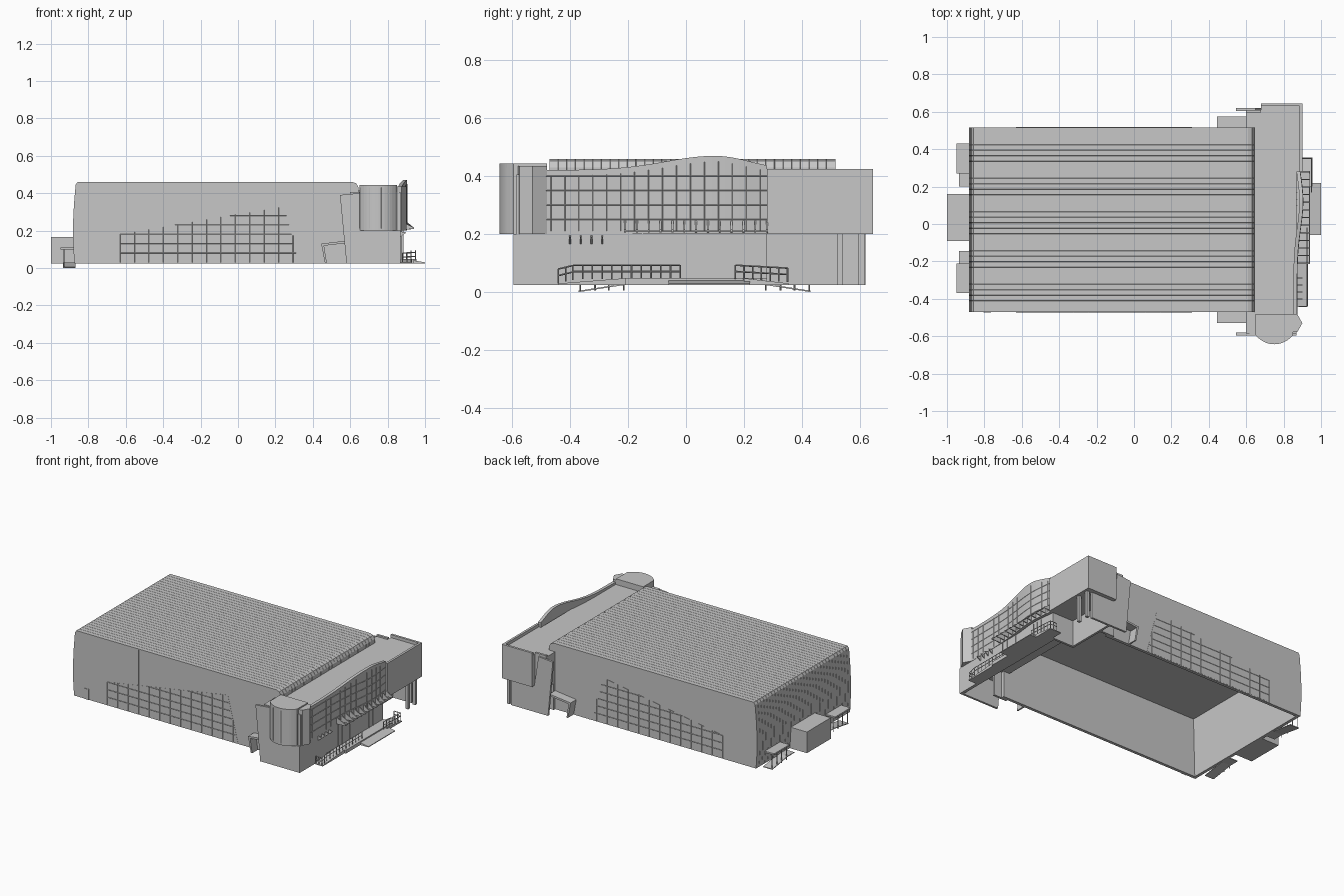
import bpy, bmesh, math
from mathutils import Vector

cube = bpy.data.objects.get("Cube")
if cube:
    bpy.data.objects.remove(cube)

grey = bpy.data.materials.new("concrete grey")
grey.use_nodes = True
grey.diffuse_color = (0.57, 0.57, 0.57, 1)
grey.node_tree.nodes["Principled BSDF"].inputs["Base Color"].default_value = (0.57, 0.57, 0.57, 1)


def finish(name, bm):
    bmesh.ops.recalc_face_normals(bm, faces=bm.faces[:])
    me = bpy.data.meshes.new(name)
    bm.to_mesh(me)
    bm.free()
    me.materials.append(grey)
    ob = bpy.data.objects.new(name, me)
    bpy.context.collection.objects.link(ob)


def loft(bm, rings, caps=True):
    vs = [[bm.verts.new(p) for p in r] for r in rings]
    n = len(vs[0])
    for a, b in zip(vs, vs[1:]):
        for i in range(n):
            j = (i + 1) % n
            bm.faces.new((a[i], a[j], b[j], b[i]))
    if caps:
        bm.faces.new(vs[0])
        bm.faces.new(vs[-1])


def prism(bm, pts, axis, a, b):
    place = {"x": lambda p, q, t: (t, p, q),
             "y": lambda p, q, t: (p, t, q),
             "z": lambda p, q, t: (p, q, t)}[axis]
    loft(bm, [[place(p, q, t) for p, q in pts] for t in (a, b)])


def box(bm, x0, x1, y0, y1, z0, z1):
    prism(bm, [(x0, y0), (x1, y0), (x1, y1), (x0, y1)], "z", z0, z1)


def bar(bm, a, b, r=0.002):
    a, b = Vector(a), Vector(b)
    d = (b - a).normalized()
    u = d.orthogonal().normalized()
    v = d.cross(u)
    offs = [u * r + v * r, v * r - u * r, -u * r - v * r, u * r - v * r]
    loft(bm, [[a + o for o in offs], [b + o for o in offs]])


def railing(bm, a, b, h, n):
    a, b, up = Vector(a), Vector(b), Vector((0, 0, h))
    for k in (0.55, 1):
        bar(bm, a + up * k, b + up * k)
    for i in range(n + 1):
        p = a.lerp(b, i / n)
        bar(bm, p, p + up)


GROUND, FLOOR = 0.025, 0.2
Y0, Y1 = -0.47, 0.515

# Hall: sheet with narrow shallow seams over the end wall and roof
profile = [(-0.875, GROUND), (-0.881, 0.12), (-0.883, 0.22), (-0.877, 0.34), (-0.868, 0.445),
           (-0.858, 0.46), (0.61, 0.46), (0.632, 0.452), (0.645, 0.43), (0.645, 0.4)]
inner = [(0.62, 0.4), (0.61, 0.42), (-0.845, 0.42), (-0.855, GROUND)]


def inset(p, d):
    x, z = p
    return (x + d if x < -0.8 else x - d if x > 0.62 else x, z - d if z > 0.44 else z)


bm = bmesh.new()
rings, ribs = [], 33
pitch = (Y1 - Y0) / ribs
for i in range(ribs):
    for k, d in ((0, 0), (0.94, 0), (0.97, 0.0015)):
        rings.append([(x, Y0 + (i + k) * pitch, z) for x, z in [inset(p, d) for p in profile] + inner])
rings.append([(x, Y1, z) for x, z in profile + inner])
loft(bm, rings, caps=False)
finish("hall_seamed_roof", bm)


def band_top(x):
    return min(0.18 + (x + 0.63) * 0.17, 0.33 - max(0, x - 0.255) * 4)


# Hall: side walls with slanted window bands and wall joints
for side, y, s in (("front", Y0, -1), ("back", Y1, 1)):
    bm = bmesh.new()
    prism(bm, profile + [(0.645, GROUND)], "y", y, y - s * 0.02)
    finish(side + "_hall_wall", bm)

    bm = bmesh.new()
    prism(bm, [(-0.63, 0.03), (0.33, 0.03), (0.255, 0.33), (-0.63, 0.18)], "y", y, y + s * 0.001)
    finish(side + "_window_band", bm)

    bm = bmesh.new()
    ym = y + s * 0.001
    for i in range(13):
        x = -0.63 + i * 0.077
        bar(bm, (x, ym, 0.03), (x, ym, band_top(x)), 0.001)
    for z in (0.08, 0.13, 0.18, 0.23, 0.28):
        xa = max(-0.63, -0.63 + (z - 0.18) / 0.17)
        bar(bm, (xa, ym, z), (0.33 - z * 0.25, ym, z), 0.001)
    finish(side + "_window_bars", bm)

    bm = bmesh.new()
    for x in (-0.4, -0.02, 0.35):
        box(bm, x - 0.001, x + 0.001, y, y + s * 0.001, max(band_top(x), GROUND), 0.455)
    finish(side + "_wall_joints", bm)

    # Side entrance canopy: bent slab with a leaning leg
    bm = bmesh.new()
    prism(bm, [(0.465, GROUND), (0.445, 0.13), (0.6, 0.148), (0.6, 0.135), (0.46, 0.119),
               (0.475, GROUND)], "y", y, y + s * 0.06)
    finish(side + "_side_canopy", bm)

bm = bmesh.new()
box(bm, -0.805, -0.765, Y0 - 0.003, Y0, GROUND, 0.095)
finish("side_door", bm)
bm = bmesh.new()
box(bm, 0.625, 0.644, Y0, Y1, FLOOR, 0.42)
finish("hall_inner_end_wall", bm)

# Foyer: leaning end walls
for name, y, x1 in (("front_leaning_wall", -0.595, 0.87), ("back_leaning_wall", 0.605, 0.85)):
    bm = bmesh.new()
    prism(bm, [(0.58, GROUND), (0.545, 0.39), (0.65, 0.4), (0.68, FLOOR), (x1, FLOOR),
               (x1, GROUND)], "y", y, y + 0.014)
    finish(name, bm)

# Foyer: lower walls, upper storey and raised edges
bm = bmesh.new()
box(bm, 0.85, 0.87, -0.59, 0.28, GROUND, FLOOR)
box(bm, 0.7, 0.87, 0.265, 0.28, GROUND, FLOOR)
box(bm, 0.7, 0.715, 0.28, 0.605, GROUND, FLOOR)
for ya, yb in ((-0.485, Y0), (Y1, 0.53)):
    box(bm, 0.6, 0.7, ya, yb, GROUND, FLOOR)
finish("foyer_lower_walls", bm)

bm = bmesh.new()
box(bm, 0.6, 0.87, -0.585, 0.28, FLOOR, 0.405)
box(bm, 0.6, 0.69, 0.28, 0.61, FLOOR, 0.405)
box(bm, 0.68, 0.9, 0.28, 0.645, FLOOR, 0.405)
finish("foyer_upper_storey", bm)

bm = bmesh.new()
box(bm, 0.885, 0.9, 0.28, 0.645, 0.4, 0.425)
box(bm, 0.68, 0.885, 0.63, 0.645, 0.4, 0.425)
box(bm, 0.6, 0.68, 0.595, 0.61, 0.4, 0.415)
finish("foyer_parapet", bm)

# Columns under the overhanging corner
bm = bmesh.new()
for x, y in ((0.875, 0.605), (0.875, 0.53)):
    box(bm, x - 0.01, x + 0.01, y - 0.01, y + 0.01, GROUND, FLOOR)
finish("corner_columns", bm)

# Round tower and angular bay at the front corner
bm = bmesh.new()
arc = [(0.75 + 0.125 * math.cos(a), -0.518 + 0.125 * math.sin(a))
       for a in [math.pi + math.pi * i / 24 for i in range(25)]]
arc = [p for p in arc if 0.65 < p[0] < 0.85]
prism(bm, [(0.65, -0.48)] + arc + [(0.85, -0.48)], "z", FLOOR, 0.443)
finish("corner_tower", bm)
bm = bmesh.new()
prism(bm, [(0.84, -0.48), (0.84, -0.58), (0.875, -0.575), (0.9, -0.53), (0.872, -0.48)],
      "z", FLOOR, 0.435)
finish("corner_bay", bm)
bm = bmesh.new()
for x, y in arc[::4]:
    bar(bm, (x, y, 0.21), (x, y, 0.43), 0.001)
finish("tower_window_bars", bm)


# Wavy facade, curved in plan with a rolling top edge
def facade_x(y):
    return 0.872 + 0.032 * math.exp(-((y - 0.12) / 0.2) ** 2)


def facade_top(y):
    return 0.421 + 0.049 * math.exp(-((y - 0.1) / (0.24 if y < 0.1 else 0.17)) ** 2)


ys = [-0.49 + i * 0.77 / 32 for i in range(33)]
bm = bmesh.new()
loft(bm, [[(facade_x(y), y, FLOOR), (facade_x(y), y, facade_top(y)),
           (facade_x(y) - 0.02, y, facade_top(y)), (facade_x(y) - 0.02, y, FLOOR)] for y in ys])
finish("wavy_facade", bm)

bm = bmesh.new()
for y in ys[1::2]:
    bar(bm, (facade_x(y), y, 0.21), (facade_x(y), y, facade_top(y) - 0.02), 0.001)
for z in (0.25, 0.3, 0.35, 0.4):
    for a, b in zip(ys, ys[1:]):
        bar(bm, (facade_x(a), a, z), (facade_x(b), b, z), 0.001)
finish("facade_window_bars", bm)

# Sunshade fins along the facade
bm = bmesh.new()
for i in range(13):
    y = -0.21 + i * 0.0408
    x = facade_x(y) - 0.005
    prism(bm, [(x, 0.25), (x, 0.205), (0.94, 0.208), (0.94, 0.216)], "y", y - 0.003, y + 0.003)
bar(bm, (0.937, -0.21, 0.211), (0.937, 0.28, 0.211), 0.0015)
for i in range(4):
    y = -0.4 + i * 0.037
    prism(bm, [(0.868, 0.195), (0.868, 0.165), (0.9, 0.19)], "y", y - 0.003, y + 0.003)
finish("sunshade_fins", bm)

# Entrance doors
bm = bmesh.new()
for y in (-0.19, -0.15, -0.11, -0.07, 0.1, 0.13, 0.17):
    box(bm, 0.87, 0.873, y - 0.002, y + 0.002, GROUND, FLOOR)
finish("entrance_mullions", bm)

# Entrance landing, steps, ramps and railings
bm = bmesh.new()
box(bm, 0.87, 0.94, -0.21, 0.28, GROUND, 0.048)
prism(bm, [(0.94, 0.04), (1.0, 0.03), (1.0, GROUND), (0.94, GROUND)], "y", -0.06, 0.22)
prism(bm, [(-0.44, 0.03), (-0.21, 0.048), (-0.21, GROUND), (-0.44, GROUND)], "x", 0.87, 0.93)
prism(bm, [(0.2, 0.048), (0.355, 0.03), (0.355, GROUND), (0.2, GROUND)], "x", 0.87, 0.955)
finish("entrance_landing", bm)

bm = bmesh.new()
railing(bm, (0.925, -0.44, 0.03), (0.925, -0.39, 0.042), 0.05, 2)
railing(bm, (0.925, -0.39, 0.045), (0.925, -0.02, 0.045), 0.048, 11)
railing(bm, (0.88, -0.44, 0.03), (0.925, -0.44, 0.03), 0.05, 2)
railing(bm, (0.95, 0.17, 0.045), (0.95, 0.35, 0.035), 0.048, 6)
railing(bm, (0.9, 0.35, 0.035), (0.95, 0.35, 0.035), 0.048, 2)
finish("entrance_railings", bm)

# Rear plant box, loading ramps and canopies on posts
bm = bmesh.new()
box(bm, -1.0, -0.87, -0.09, 0.16, GROUND, 0.165)
finish("rear_plant_box", bm)
for side, ys in (("left", (0.2, 0.27, 0.43)), ("right", (-0.145, -0.21, -0.37))):
    bm = bmesh.new()
    path = [(ys[0], 0.03), (ys[1], 0.03), (ys[2], 0.005)]
    prism(bm, path + [(y, z - 0.005) for y, z in reversed(path)], "x", -0.935, -0.868)
    finish("rear_" + side + "_ramp", bm)
    bm = bmesh.new()
    box(bm, -0.948, -0.87, ys[1], ys[2], 0.1, 0.11)
    for k in (0.03, 0.35, 0.65, 0.97):
        y = ys[1] + (ys[2] - ys[1]) * k
        bar(bm, (-0.93, y, 0.005), (-0.93, y, 0.1))
    finish("rear_" + side + "_canopy", bm)
